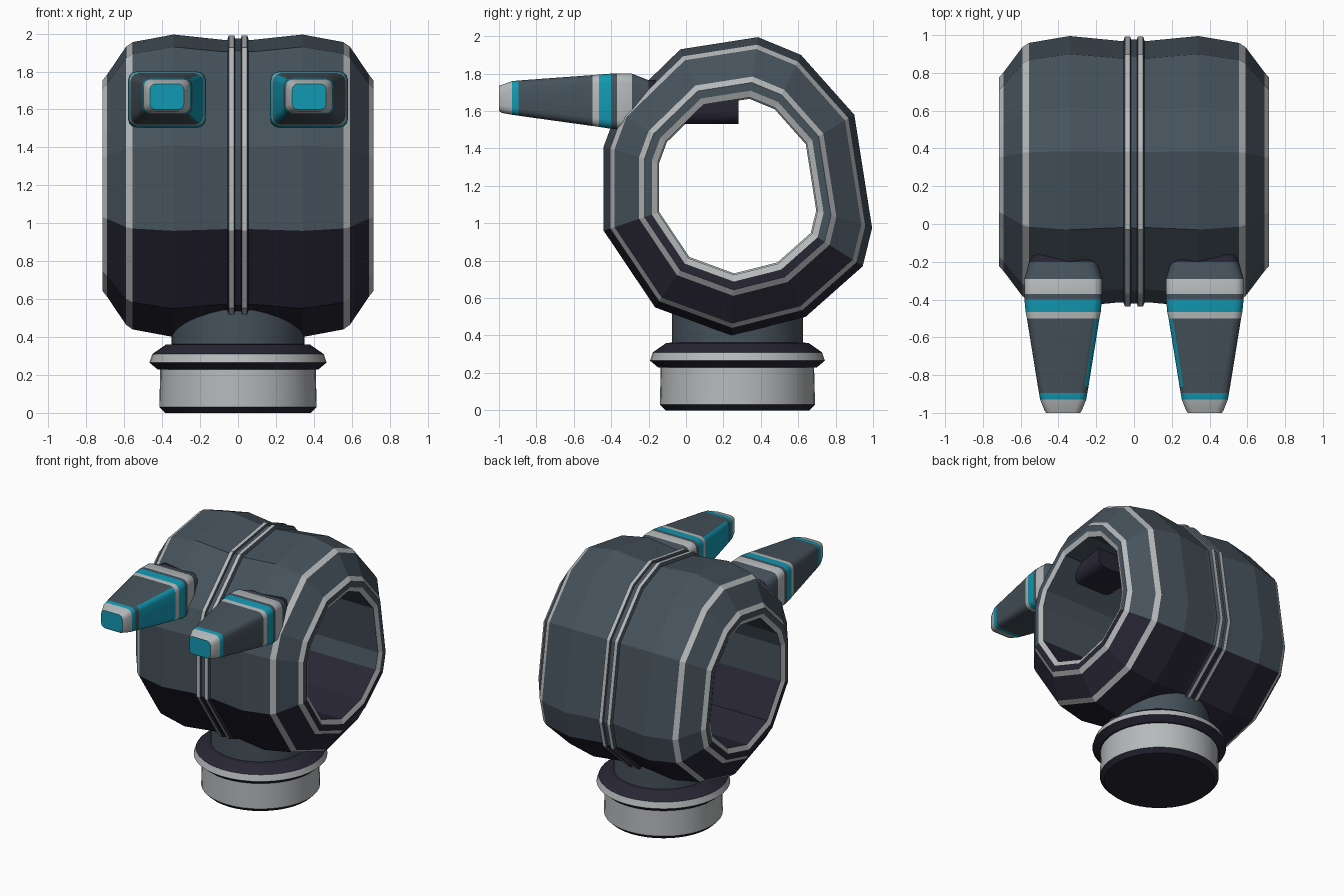
import bpy, bmesh, math
from mathutils import Vector

cube = bpy.data.objects.get("Cube")
if cube:
    bpy.data.objects.remove(cube)


def material(name, rgb):
    m = bpy.data.materials.new(name)
    m.use_nodes = True
    m.diffuse_color = (*rgb, 1)
    m.node_tree.nodes["Principled BSDF"].inputs["Base Color"].default_value = (*rgb, 1)
    return m


MATS = [material("slate_grey", (0.061, 0.084, 0.105)),
        material("light_grey", (0.47, 0.49, 0.50)),
        material("teal", (0.006, 0.32, 0.45)),
        material("dark_navy", (0.021, 0.019, 0.034))]
GREY, LIGHT, TEAL, NAVY = range(4)


def loft(name, rings, bands, closed=False, caps=(GREY, GREY), rule=None, smooth=None):
    """Skin a list of rings; bands gives the colour between ring i and i+1."""
    bm = bmesh.new()
    loops = [[bm.verts.new(p) for p in ring] for ring in rings]
    n = len(loops[0])
    for i, colour in enumerate(bands):
        a, b = loops[i], loops[(i + 1) % len(loops)]
        for j in range(n):
            k = (j + 1) % n
            f = bm.faces.new((a[j], a[k], b[k], b[j]))
            f.material_index = rule(i, j, colour) if rule else colour
    if not closed:
        for loop, colour in zip((loops[0], loops[-1]), caps):
            bm.faces.new(loop).material_index = colour
    bmesh.ops.recalc_face_normals(bm, faces=bm.faces)
    mesh = bpy.data.meshes.new(name)
    bm.to_mesh(mesh)
    bm.free()
    for m in MATS:
        mesh.materials.append(m)
    ob = bpy.data.objects.new(name, mesh)
    bpy.context.collection.objects.link(ob)
    if smooth:
        bpy.ops.object.select_all(action='DESELECT')
        ob.select_set(True)
        bpy.context.view_layer.objects.active = ob
        bpy.ops.object.shade_smooth_by_angle(angle=math.radians(smooth))
    return ob


# Ring body: an uneven twelve-sided outline, scaled along the x axis
CY, CZ = 0.275, 1.2
OUTLINE = [(0.385, 1.995), (0.615, 1.90), (0.90, 1.58), (0.995, 0.975),
           (0.945, 0.77), (0.64, 0.50), (0.245, 0.40), (-0.165, 0.55),
           (-0.44, 0.96), (-0.44, 1.41), (-0.37, 1.60), (-0.03, 1.93)]
# Half profile: x, scale, colour of the band that follows
HALF = [(0.016, 0.975, GREY), (0.02, 0.995, LIGHT), (0.048, 0.995, GREY),
        (0.056, 0.965, GREY), (0.08, 0.965, GREY), (0.34, 1.0, GREY),
        (0.555, 0.95, LIGHT), (0.59, 0.92, GREY), (0.69, 0.735, LIGHT),
        (0.715, 0.695, GREY), (0.715, 0.64, LIGHT), (0.70, 0.595, GREY),
        (0.06, 0.595, LIGHT), (0.05, 0.585, LIGHT), (0.02, 0.585, GREY)]
mirrored = [(-HALF[i][0], HALF[i][1], HALF[i - 1][2] if i else GREY)
            for i in reversed(range(len(HALF)))]
profile = HALF + mirrored


def body_rule(i, j, colour):
    # lower sectors of the plain panels are navy
    middle = (OUTLINE[j][1] + OUTLINE[(j + 1) % len(OUTLINE)][1]) / 2
    return NAVY if colour == GREY and middle < 0.8 else colour


loft("ring_body",
     [[(x, CY + (y - CY) * s, CZ + (z - CZ) * s) for y, z in OUTLINE] for x, s, _ in profile],
     [c for _, _, c in profile], closed=True, rule=body_rule)

# Neck and base: radius, height, colour of the band that follows
NECK = [(0.385, 0, NAVY), (0.415, 0.03, LIGHT), (0.41, 0.228, NAVY),
        (0.425, 0.23, NAVY), (0.467, 0.265, LIGHT), (0.452, 0.31, NAVY),
        (0.38, 0.36, NAVY), (0.35, 0.362, GREY), (0.35, 0.64, GREY)]
SIDES = 40
loft("neck_base",
     [[(r * math.cos(math.tau * k / SIDES), CY + r * math.sin(math.tau * k / SIDES), z)
       for k in range(SIDES)] for r, z, _ in NECK],
     [c for _, _, c in NECK[:-1]], caps=(NAVY, GREY), smooth=25)


# Barrels: y, half width, bottom, top, corner radius, colour of the band that follows
BARREL = [(-1.0, 0.09, 1.60, 1.735, 0.03, LIGHT), (-0.985, 0.10, 1.59, 1.74, 0.04, LIGHT),
          (-0.93, 0.122, 1.58, 1.76, 0.04, TEAL), (-0.895, 0.128, 1.575, 1.763, 0.04, GREY),
          (-0.86, 0.134, 1.57, 1.766, 0.04, GREY), (-0.50, 0.192, 1.52, 1.792, 0.045, LIGHT),
          (-0.465, 0.199, 1.515, 1.795, 0.045, TEAL), (-0.40, 0.205, 1.505, 1.80, 0.045, GREY),
          (-0.37, 0.205, 1.505, 1.80, 0.045, LIGHT), (-0.29, 0.205, 1.51, 1.80, 0.05, GREY),
          (-0.20, 0.18, 1.53, 1.765, 0.06, NAVY), (0.28, 0.18, 1.53, 1.76, 0.06, NAVY)]
STEPS = 3
PANEL = 4


def rounded_section(cx, y, w, low, high, r):
    pts = []
    for q, (sx, sz) in enumerate([(1, 1), (-1, 1), (-1, -1), (1, -1)]):
        ox = cx + sx * (w - r)
        oz = high - r if sz > 0 else low + r
        for k in range(STEPS + 1):
            a = math.pi / 2 * (q + k / STEPS)
            pts.append((ox + r * math.cos(a), y, oz + r * math.sin(a)))
    return pts


for side, label in ((1, "left"), (-1, "right")):
    sections = [rounded_section(side * 0.375, *row[:-1]) for row in BARREL]

    def barrel_rule(i, j, colour):
        # teal panel on the side facing the other barrel
        if i != PANEL:
            return colour
        a = Vector(sections[i][j])
        b = Vector(sections[i][(j + 1) % len(sections[i])])
        edge = (b - a).normalized()
        return TEAL if edge.z * side < -0.6 else colour

    loft(label + "_barrel", sections, [row[-1] for row in BARREL[:-1]],
         caps=(TEAL, NAVY), rule=barrel_rule, smooth=35)
